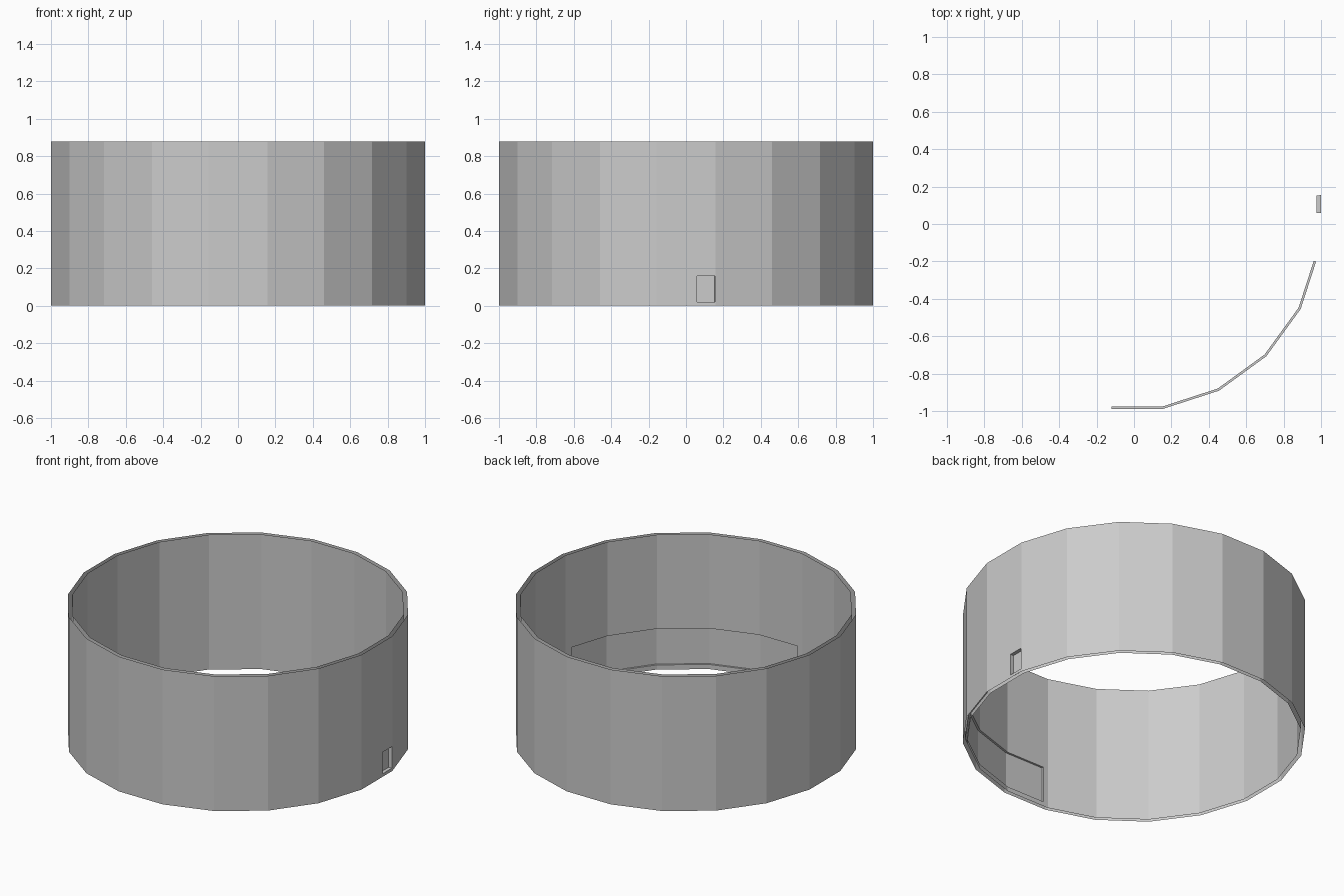
import bpy, bmesh
from math import radians, degrees, cos, sin, atan

if "Cube" in bpy.data.objects:
    bpy.data.objects.remove(bpy.data.objects["Cube"])

HEIGHT, SIDES = 0.877, 20
STEP = 360 / SIDES


def point(apothem, deg, z):
    # point on the 20-sided outline, flat side facing +x
    local = (deg + STEP / 2) % STEP - STEP / 2
    r = apothem / cos(radians(local))
    return (r * cos(radians(deg)), r * sin(radians(deg)), z)


def wall(name, apothem, recess, back, outward):
    # open faceted tube with one rectangular recess
    a0, a1, z0, z1 = recess
    angles = sorted([-171 + STEP * i for i in range(SIDES + 1)] + [a0, a1])
    levels = [0, z0, z1, HEIGHT]
    bm = bmesh.new()

    def quad(*pts):
        return bm.faces.new([bm.verts.new(p) for p in pts])

    first = None
    for s, e in zip(angles, angles[1:]):
        mid = (s + e) / 2
        for lo, hi in zip(levels, levels[1:]):
            inside = a0 < mid < a1 and lo == z0
            r = back if inside else apothem
            f = quad(point(r, s, lo), point(r, e, lo), point(r, e, hi), point(r, s, hi))
            first = first or f
            if inside:
                # recess floor and ceiling
                for z in (lo, hi):
                    quad(point(apothem, s, z), point(apothem, e, z),
                         point(back, e, z), point(back, s, z))
    # recess end walls
    for a in (a0, a1):
        quad(point(apothem, a, z0), point(back, a, z0),
             point(back, a, z1), point(apothem, a, z1))
    bmesh.ops.remove_doubles(bm, verts=bm.verts, dist=1e-5)
    bmesh.ops.recalc_face_normals(bm, faces=bm.faces)
    bm.normal_update()
    bm.faces.ensure_lookup_table()
    f = max(bm.faces, key=lambda g: g.calc_center_median().z)
    if (f.normal.dot(f.calc_center_median().xy.to_3d()) > 0) != outward:
        bmesh.ops.reverse_faces(bm, faces=bm.faces)
    mesh = bpy.data.meshes.new(name)
    bm.to_mesh(mesh)
    bm.free()
    bpy.context.collection.objects.link(bpy.data.objects.new(name, mesh))


# outer wall with the small square recess on the right
wall("outer_wall", 1.0, (degrees(atan(0.06)), degrees(atan(0.155)), 0.02, 0.16), 0.977, True)
# inner wall with the long low recess
wall("inner_wall", 0.975, (-97, -11.6, 0.03, 0.265), 0.988, False)
